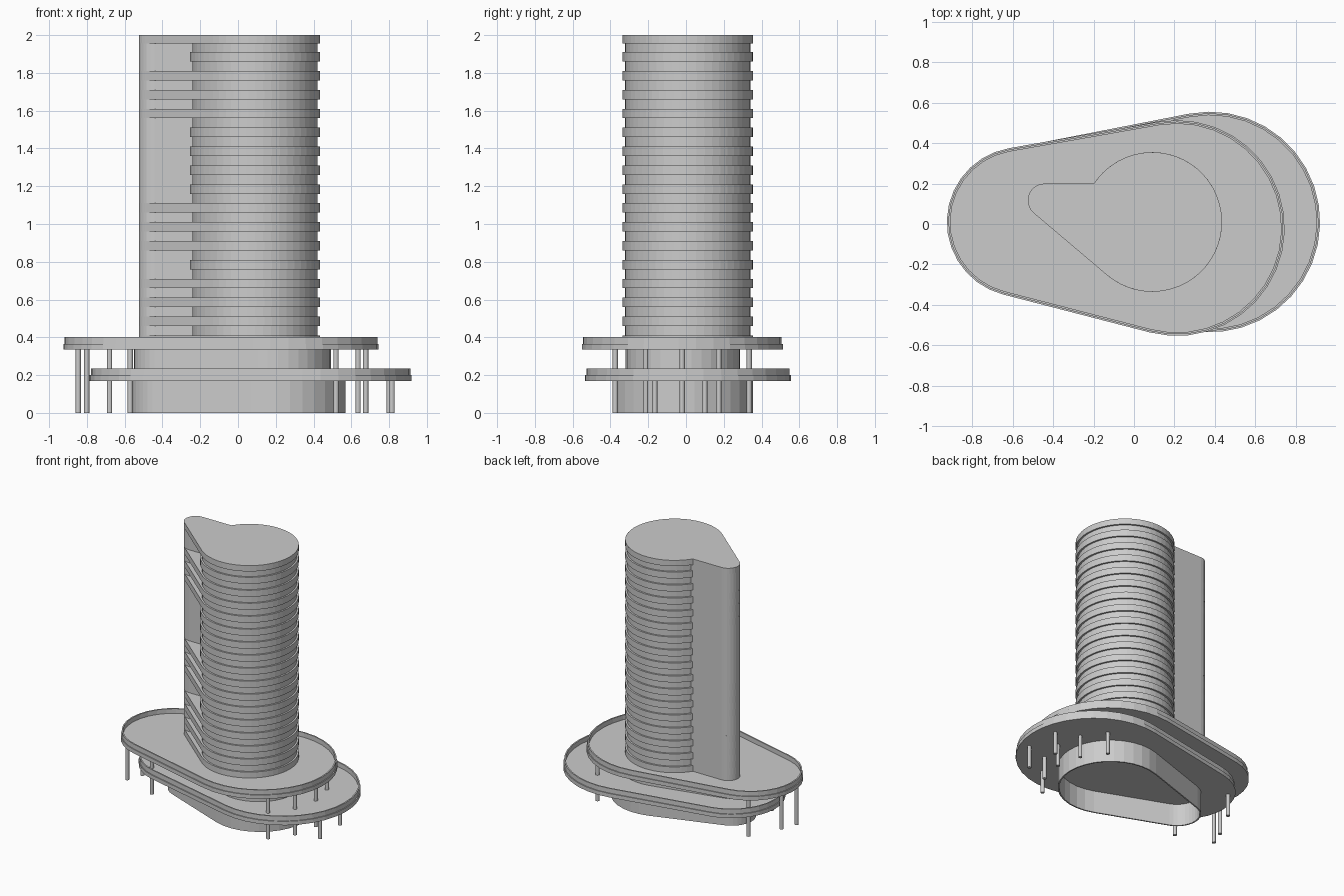
import bpy
import bmesh
from math import acos, atan2, cos, sin, pi, radians, hypot

if "Cube" in bpy.data.objects:
    bpy.data.objects.remove(bpy.data.objects["Cube"])

concrete = bpy.data.materials.new("concrete_grey")
concrete.use_nodes = True
GREY = (0.6, 0.6, 0.6, 1)
concrete.diffuse_color = GREY
concrete.node_tree.nodes["Principled BSDF"].inputs["Base Color"].default_value = GREY


def arc(x, y, r, start, end, steps):
    angles = [start + (end - start) * i / steps for i in range(steps + 1)]
    return [(x + r * cos(a), y + r * sin(a)) for a in angles]


def circle(x, y, r, steps=48):
    return arc(x, y, r, 0, 2 * pi, steps)[:-1]


def tangents(big, small):
    """Angles of the two outer tangent normals shared by two circles."""
    dx, dy = small[0] - big[0], small[1] - big[1]
    a = atan2(dy, dx)
    phi = acos((big[2] - small[2]) / hypot(dx, dy))
    return a - phi, a + phi


def egg(big, small, inset=0):
    """Outline around a big and a small circle."""
    lo, hi = tangents(big, small)
    return (arc(big[0], big[1], big[2] - inset, hi, lo + 2 * pi, 20)
            + arc(small[0], small[1], small[2] - inset, lo, hi, 14))


def make_object(name, bm):
    bmesh.ops.recalc_face_normals(bm, faces=bm.faces)
    mesh = bpy.data.meshes.new(name)
    bm.to_mesh(mesh)
    bm.free()
    mesh.materials.append(concrete)
    obj = bpy.data.objects.new(name, mesh)
    bpy.context.collection.objects.link(obj)
    return obj


def prism(name, outline, z0, z1):
    bm = bmesh.new()
    low = [bm.verts.new((x, y, z0)) for x, y in outline]
    high = [bm.verts.new((x, y, z1)) for x, y in outline]
    bm.faces.new(low)
    bm.faces.new(high)
    for i in range(len(low)):
        j = (i + 1) % len(low)
        bm.faces.new((low[i], low[j], high[j], high[i]))
    return make_object(name, bm)


def ring_wall(name, outer, inner, z0, z1):
    bm = bmesh.new()
    loops = [[bm.verts.new((x, y, z)) for x, y in line]
             for line, z in ((outer, z0), (outer, z1), (inner, z1), (inner, z0))]
    n = len(outer)
    for k in range(4):
        a, b = loops[k], loops[(k + 1) % 4]
        for i in range(n):
            j = (i + 1) % n
            bm.faces.new((a[i], a[j], b[j], b[i]))
    return make_object(name, bm)


# Hollow ground and first storey walls
GROUND = (0.2, -0.015, 0.37), (-0.39, 0.0, 0.17)
FIRST = (0.19, -0.018, 0.303), (-0.4, 0.0, 0.15)
ring_wall("ground_storey_wall", egg(*GROUND), egg(*GROUND, 0.01), 0, 0.175)
ring_wall("first_storey_wall", egg(*FIRST), egg(*FIRST, 0.01), 0.2, 0.34)

# Terraces with slightly set back parapets
LOWER = (0.375, 0.01, 0.545), (-0.41, 0.03, 0.375)
UPPER = (0.212, -0.02, 0.533), (-0.555, 0.01, 0.37)
for label, shape, z in (("lower", LOWER, 0.17), ("upper", UPPER, 0.335)):
    prism(label + "_terrace", egg(*shape), z, z + 0.03)
    ring_wall(label + "_parapet", egg(*shape, 0.007), egg(*shape, 0.017),
              z + 0.03, z + 0.066)

# Columns: an arc and a loose group up to the upper terrace, two short ones
tall = arc(0.2, -0.02, 0.477, radians(-48), radians(48), 4)
tall += [(-0.57, -0.235), (-0.845, -0.14), (-0.80, -0.02), (-0.68, 0.21)]
short = [(0.815, -0.165), (0.80, 0.10)]
for group, top in ((tall, 0.34), (short, 0.175)):
    for x, y in group:
        prism("column", circle(x, y, 0.014, 12), 0, top)

# Tower core with a projecting band on every floor
CX, CY, R = 0.09, 0.01, 0.345
FX, FY, FR = -0.442, 0.117, 0.083
prism("tower_core", circle(CX, CY, R - 0.013), 0.36, 1.97)

# Straight fin wall with a rounded end
fin = arc(FX, FY, FR, pi / 2, 3 * pi / 2, 12)
fin += [(-0.1, FY - FR), (-0.1, FY + FR)]
prism("fin_wall", fin, 0.36, 1.96)

# Full floor outline joins the round tower to the fin
lower_tangent = tangents((CX, CY, R), (FX, FY, FR))[1]
meet = pi - acos(1) - atan2(FY + FR - CY, R * cos(radians(33.4)))
full_floor = arc(FX, FY, FR, pi / 2, lower_tangent, 10)
full_floor += arc(CX, CY, R, lower_tangent, 2 * pi + meet, 40)

open_floors = {0, 1, 2, 3, 5, 6, 7, 12, 13, 14}
for k in range(16):
    z = 0.36 + 0.1 * k
    if k in open_floors:
        prism("balcony_floor", full_floor, z, z + 0.05)
    else:
        prism("floor_band", circle(CX, CY, R), z, z + 0.05)
prism("roof", full_floor, 1.955, 2.0)
